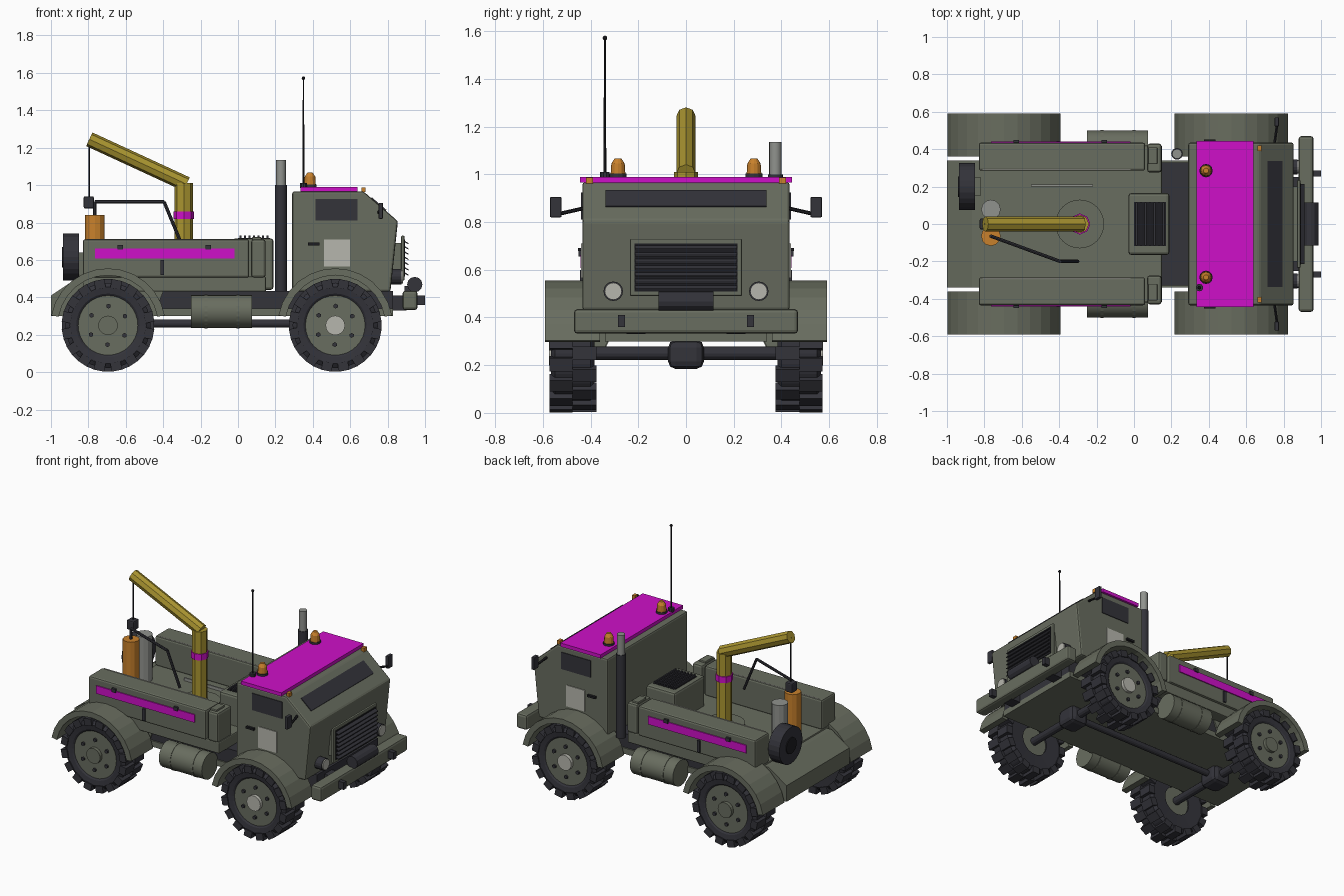
import bpy, bmesh
from math import sin, cos, pi, radians
from mathutils import Vector, Matrix

cube = bpy.data.objects.get("Cube")
if cube:
    bpy.data.objects.remove(cube, do_unlink=True)


def material(name, r, g, b):
    m = bpy.data.materials.new(name)
    m.use_nodes = True
    m.diffuse_color = (r, g, b, 1)
    m.node_tree.nodes["Principled BSDF"].inputs["Base Color"].default_value = (r, g, b, 1)
    return m


GREEN = material("olive grey", .14, .153, .115)
DARK = material("dark rubber", .033, .033, .042)
BLACK = material("black", .012, .012, .015)
PINK = material("magenta", .62, .005, .58)
YELLOW = material("crane yellow", .40, .30, .03)
ORANGE = material("orange", .58, .22, .025)
LIGHT = material("light grey", .47, .47, .42)
STEEL = material("steel grey", .28, .29, .27)


def finish(name, bm, mat, bevel=0, smooth=False):
    bmesh.ops.recalc_face_normals(bm, faces=bm.faces)
    me = bpy.data.meshes.new(name)
    bm.to_mesh(me)
    bm.free()
    me.materials.append(mat)
    ob = bpy.data.objects.new(name, me)
    bpy.context.collection.objects.link(ob)
    if bevel:
        mod = ob.modifiers.new("Bevel", 'BEVEL')
        mod.width, mod.segments = bevel, 2
    if smooth:
        bpy.ops.object.select_all(action='DESELECT')
        ob.select_set(True)
        bpy.context.view_layer.objects.active = ob
        bpy.ops.object.shade_smooth_by_angle(angle=radians(35))
    return ob


def add_box(bm, x0, x1, y0, y1, z0, z1, turn=Matrix()):
    mid = Vector(((x0 + x1) / 2, (y0 + y1) / 2, (z0 + z1) / 2))
    size = Matrix.Diagonal((abs(x1 - x0), abs(y1 - y0), abs(z1 - z0), 1))
    bmesh.ops.create_cube(bm, size=1, matrix=turn @ Matrix.Translation(mid) @ size)


def box(name, x0, x1, y0, y1, z0, z1, mat, bevel=0):
    bm = bmesh.new()
    add_box(bm, x0, x1, y0, y1, z0, z1)
    return finish(name, bm, mat, bevel)


def tube(name, p0, p1, r, mat, sides=16, r2=None, smooth=False):
    a, b = Vector(p0), Vector(p1)
    turn = (b - a).to_track_quat('Z', 'Y').to_matrix().to_4x4()
    bm = bmesh.new()
    bmesh.ops.create_cone(bm, cap_ends=True, segments=sides, radius1=r, radius2=r if r2 is None else r2,
                          depth=(b - a).length, matrix=Matrix.Translation((a + b) / 2) @ turn)
    return finish(name, bm, mat, smooth=smooth)


def prism(name, points, y0, y1, mat, bevel=0):
    bm = bmesh.new()
    face = bm.faces.new([bm.verts.new((x, y0, z)) for x, z in points])
    out = bmesh.ops.extrude_face_region(bm, geom=[face])
    bmesh.ops.translate(bm, vec=(0, y1 - y0, 0), verts=[v for v in out["geom"] if isinstance(v, bmesh.types.BMVert)])
    return finish(name, bm, mat, bevel)


def wheel(name, cx, s, cap):
    centre = Matrix.Translation((cx, 0, .25))
    # Lathed tyre
    bm = bmesh.new()
    profile = [(.15, .545), (.17, .56), (.205, .566), (.228, .55), (.228, .40), (.205, .384), (.1, .39), (.1, .5)]
    ring = [bm.verts.new((r, s * y, 0)) for r, y in profile]
    edges = [bm.edges.new(p) for p in zip(ring, ring[1:])]
    bmesh.ops.spin(bm, geom=ring + edges, axis=(0, 1, 0), cent=(0, 0, 0), steps=32, angle=2 * pi, use_merge=True)
    bmesh.ops.remove_doubles(bm, verts=bm.verts, dist=.0005)
    # Staggered tread blocks
    for i in range(16):
        for y0, y1, half in ((.376, .475, 0), (.475, .573, .5)):
            turn = Matrix.Rotation((i + half) * pi / 8, 4, 'Y')
            add_box(bm, -.028, .028, s * y0, s * y1, .2, .247, turn)
    bm.transform(centre)
    finish(name + "_tyre", bm, DARK)
    tube(name + "_hub", (cx, s * .4, .25), (cx, s * .552, .25), .165, GREEN, 32)
    tube(name + "_cap", (cx, s * .54, .25), (cx, s * .575, .25), .052, cap, 20)
    for i in range(6):
        a = i * pi / 3 + .5
        x, z = cx + .103 * cos(a), .25 + .103 * sin(a)
        tube(name + "_bolt", (x, s * .545, z), (x, s * .564, z), .013, DARK, 6)


# Running gear
for end, cx, cap in (("rear", -.695, GREEN), ("front", .52, LIGHT)):
    tube(end + "_axle", (cx, -.42, .25), (cx, .42, .25), .028, DARK, 12)
    box(end + "_differential", cx - .07, cx + .07, -.075, .075, .185, .305, DARK, .03)
    for s, side in ((1, "left"), (-1, "right")):
        wheel(f"{end}_{side}_wheel", cx, s, cap)
        # Arched mudguard
        arc = [radians(10 + 160 * i / 12) for i in range(13)]
        pts = [(cx + .308 * cos(a), .25 + .305 * sin(a)) for a in arc]
        pts += [(cx + .268 * cos(a), .25 + .268 * sin(a)) for a in reversed(arc)]
        prism(f"{end}_{side}_mudguard", pts, s * .36, s * .592, GREEN)
tube("drive_shaft", (-.65, 0, .26), (.48, 0, .26), .022, DARK, 12)

# Chassis and bed
box("under_plate", -.95, .83, -.34, .34, .30, .34, GREEN)
box("chassis", -.45, .83, -.33, .33, .335, .435, DARK)
prism("rear_body", [(-1, .30), (-1, .41), (-.865, .5), (.15, .5), (.15, .43), (-.4, .43), (-.45, .30)],
      -.34, .34, GREEN)
box("bed_base", -.83, .15, -.42, .42, .43, .51, GREEN, .008)
for s in (1, -1):
    box("side_locker", -.83, .06, s * .285, s * .435, .505, .71, GREEN, .012)
    box("front_locker", .07, .148, s * .275, s * .43, .505, .71, GREEN, .015)
    box("locker_lid", .075, .125, s * .32, s * .41, .705, .722, GREEN, .005)
    box("locker_edge_trim", -.81, -.02, s * .289, s * .294, .709, .7125, LIGHT)
    box("locker_stripe", -.765, -.02, s * .434, s * .442, .608, .662, PINK)
    box("locker_latch", -.415, -.395, s * .434, s * .445, .52, .60, DARK)
    for x in (-.63, -.16):
        box("locker_hinge", x - .015, x + .015, s * .43, s * .45, .655, .68, DARK)
    # Fuel tanks
    tube("fuel_tank", (-.25, s * .412, .325), (.075, s * .412, .325), .088, GREEN, 20, smooth=True)
    for x in (-.17, 0):
        tube("tank_strap", (x - .008, s * .412, .325), (x + .008, s * .412, .325), .091, GREEN, 20)
box("floor_rod", -.55, -.22, .2, .21, .5, .53, STEEL)

# Engine housing with louvres
box("engine_housing", -.03, .19, -.165, .165, .44, .715, GREEN, .015)
box("engine_vent", 0, .17, -.118, .118, .71, .717, BLACK)
for i in range(7):
    x = .008 + i * .024
    box("engine_slat", x, x + .01, -.115, .115, .712, .73, DARK)

# Spare wheel
tube("spare_tyre", (-.935, .2, .615), (-.85, .2, .615), .125, DARK, 24)
tube("spare_hub", (-.94, .2, .615), (-.9, .2, .615), .055, BLACK, 16)
box("spare_bracket", -.86, -.82, .15, .25, .48, .64, GREEN)

# Crane
tube("crane_base", (-.29, 0, .49), (-.29, 0, .525), .13, GREEN, 32)
tube("crane_column", (-.29, 0, .5), (-.29, 0, 1.01), .05, YELLOW, 8)
tube("crane_band", (-.29, 0, .818), (-.29, 0, .86), .056, PINK, 8)
tube("crane_boom", (-.275, 0, 1.005), (-.795, 0, 1.245), .04, YELLOW, 8)
tube("crane_cable", (-.795, 0, 1.24), (-.795, 0, .92), .005, BLACK, 6)
box("hook_block", -.825, -.77, -.03, .03, .875, .94, DARK, .008)

# Gas bottles and hose
for name, y, top, mat in (("orange_bottle", -.065, .84, ORANGE), ("grey_bottle", .078, .82, STEEL)):
    tube(name, (-.765, y, .5), (-.765, y, top), .052, mat, 12)
hose = [(-.765, -.065, .83), (-.765, -.065, .91), (-.395, -.2, .91), (-.3, -.2, .68)]
for a, b in zip(hose, hose[1:]):
    tube("hose", a, b, .009, DARK, 8)

# Exhaust stack
tube("exhaust_sleeve", (.23, .375, .43), (.23, .375, 1.0), .031, DARK, 16, smooth=True)
tube("exhaust_pipe", (.23, .375, .99), (.23, .375, 1.135), .026, STEEL, 16, smooth=True)

# Cab
prism("cab", [(.29, .43), (.29, .967), (.67, .967), (.855, .807), (.815, .43)], -.435, .435, GREEN, .012)
box("roof_panel", .335, .64, -.445, .445, .965, .99, PINK)
prism("windscreen", [(.71, .92), (.715, .935), (.793, .868), (.785, .855)], -.338, .338, DARK)
for s in (1, -1):
    box("side_window", .415, .64, s * .432, s * .44, .81, .925, DARK)
    box("door_panel", .46, .6, s * .432, s * .44, .565, .71, LIGHT)
    box("door_handle", .375, .435, s * .432, s * .452, .678, .692, BLACK)
    tube("mirror_arm", (.75, s * .42, .86), (.765, s * .53, .835), .008, BLACK, 6)
    box("mirror", .752, .775, s * .522, s * .57, .82, .905, DARK, .004)
    box("clearance_light", .66, .682, s * .39, s * .42, .962, .988, ORANGE)
    # Roof beacons
    tube("beacon_base", (.385, s * .285, .985), (.385, s * .285, 1.003), .036, DARK, 12)
    tube("beacon", (.385, s * .285, 1.0), (.385, s * .285, 1.045), .031, ORANGE, 12, .028)
    tube("beacon_top", (.385, s * .285, 1.045), (.385, s * .285, 1.067), .028, ORANGE, 12, .014)
    # Headlights
    tube("headlight_body", (.81, s * .305, .51), (.875, s * .305, .51), .041, DARK, 16)
    tube("headlight_lens", (.872, s * .305, .51), (.882, s * .305, .51), .036, LIGHT, 16)
    # Bumper mounts and tow hooks
    box("bumper_mount", .8, .9, s * .17, s * .25, .33, .41, DARK)
    box("tow_hook", .95, 1.0, s * .255, s * .285, .36, .41, DARK)

# Antenna
tube("antenna_base", (.35, -.34, .985), (.35, -.34, 1.01), .02, DARK, 10)
tube("antenna", (.35, -.34, 1.0), (.35, -.34, 1.57), .006, BLACK, 6, .004)
bm = bmesh.new()
bmesh.ops.create_icosphere(bm, subdivisions=2, radius=.01, matrix=Matrix.Translation((.35, -.34, 1.572)))
finish("antenna_tip", bm, BLACK)

# Grille, winch and bumper
box("grille_frame", .872, .89, -.235, .235, .49, .73, GREEN, .006)
box("grille_mount", .81, .875, -.2, .2, .52, .69, GREEN)
box("grille_recess", .888, .893, -.216, .216, .51, .71, BLACK)
for i in range(7):
    z = .515 + i * .028
    prism("grille_slat", [(.89, z + .02), (.912, z + .006), (.912, z), (.89, z + .012)], -.214, .214, DARK)
box("bumper", .88, .96, -.47, .47, .332, .435, GREEN, .015)
tube("winch_drum", (.945, -.115, .468), (.945, .115, .468), .041, DARK, 12)
box("winch_mount", .89, .95, -.1, .1, .43, .46, DARK)
